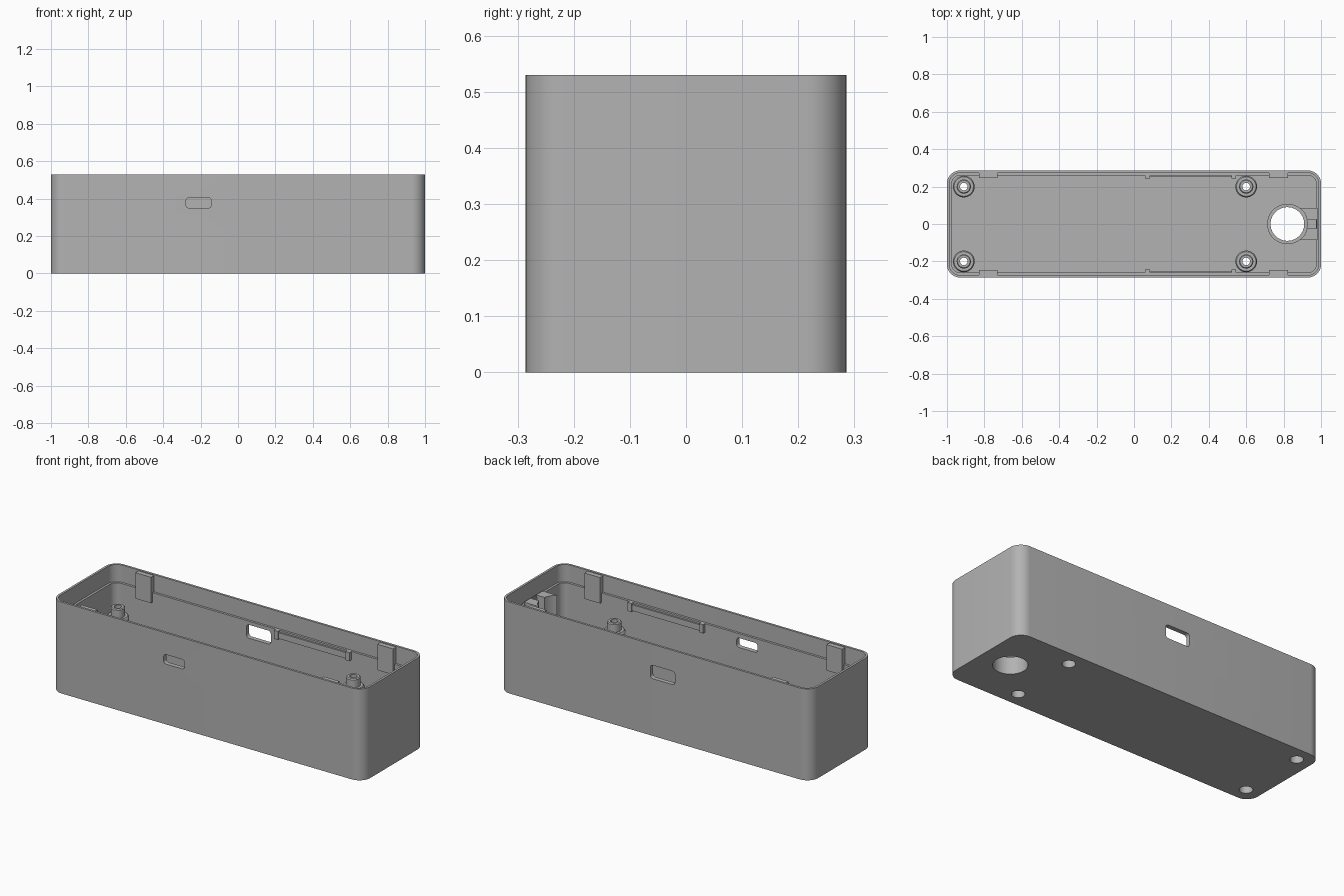
import bpy, bmesh, math
from mathutils import Matrix

cube = bpy.data.objects.get("Cube")
if cube:
    bpy.data.objects.remove(cube, do_unlink=True)

grey = bpy.data.materials.new("plain_grey")
grey.use_nodes = True
GREY = (0.45, 0.45, 0.45, 1)
grey.diffuse_color = GREY
grey.node_tree.nodes["Principled BSDF"].inputs["Base Color"].default_value = GREY


def finish(name, bm):
    """Turn a bmesh into a named grey object."""
    bmesh.ops.recalc_face_normals(bm, faces=bm.faces)
    mesh = bpy.data.meshes.new(name)
    bm.to_mesh(mesh)
    bm.free()
    mesh.materials.append(grey)
    obj = bpy.data.objects.new(name, mesh)
    bpy.context.collection.objects.link(obj)
    return obj


def rounded_prism(name, w, d, r, z0, z1, steps=10, matrix=Matrix()):
    """Rounded rectangle extruded from z0 to z1."""
    bm = bmesh.new()
    ring = []
    for k, (sx, sy) in enumerate([(1, 1), (-1, 1), (-1, -1), (1, -1)]):
        for i in range(steps + 1):
            a = math.pi / 2 * (k + i / steps)
            ring.append(bm.verts.new((sx * (w / 2 - r) + r * math.cos(a),
                                      sy * (d / 2 - r) + r * math.sin(a), z0)))
    face = bm.faces.new(ring)
    top = bmesh.ops.extrude_face_region(bm, geom=[face])["geom"]
    bmesh.ops.translate(bm, vec=(0, 0, z1 - z0),
                        verts=[v for v in top if isinstance(v, bmesh.types.BMVert)])
    bm.transform(matrix)
    return finish(name, bm)


def box(name, x0, x1, y0, y1, z0, z1):
    bm = bmesh.new()
    bmesh.ops.create_cube(bm, size=1)
    bmesh.ops.scale(bm, vec=(x1 - x0, y1 - y0, z1 - z0), verts=bm.verts)
    bmesh.ops.translate(bm, vec=((x0 + x1) / 2, (y0 + y1) / 2, (z0 + z1) / 2), verts=bm.verts)
    return finish(name, bm)


def cylinder(name, x, y, r, z0, z1, sides=48):
    bm = bmesh.new()
    bmesh.ops.create_cone(bm, cap_ends=True, segments=sides, radius1=r, radius2=r,
                          depth=z1 - z0, matrix=Matrix.Translation((x, y, (z0 + z1) / 2)))
    return finish(name, bm)


def lathe(name, x, y, profile, sides=40):
    """Revolve a closed (radius, height) loop about a vertical axis."""
    bm = bmesh.new()
    rings = [[bm.verts.new((x + r * math.cos(math.tau * i / sides),
                            y + r * math.sin(math.tau * i / sides), z)) for r, z in profile]
             for i in range(sides)]
    n = len(profile)
    for i in range(sides):
        a, b = rings[i], rings[(i + 1) % sides]
        for j in range(n):
            bm.faces.new((a[j], b[j], b[(j + 1) % n], a[(j + 1) % n]))
    return finish(name, bm)


def cut(target, cutter):
    """Subtract the cutter, apply, and remove it."""
    cutter.hide_render = True
    mod = target.modifiers.new("cut", "BOOLEAN")
    mod.operation, mod.solver, mod.object = "DIFFERENCE", "EXACT", cutter
    bpy.context.view_layer.objects.active = target
    bpy.ops.object.modifier_apply(modifier=mod.name)
    bpy.data.objects.remove(cutter, do_unlink=True)


def smooth(obj):
    bpy.ops.object.select_all(action="DESELECT")
    obj.select_set(True)
    bpy.context.view_layer.objects.active = obj
    bpy.ops.object.shade_smooth_by_angle(angle=math.radians(30))


FLOOR, STEP, TOP = 0.03, 0.43, 0.53
HOLE_X = 0.82
posts = [(x, y) for x in (-0.91, 0.6) for y in (-0.2, 0.2)]

# Open case with a thinner lip around the rim
case = rounded_prism("case_shell", 2, 0.572, 0.07, 0, TOP)
cut(case, rounded_prism("cavity", 1.948, 0.52, 0.044, FLOOR, TOP + 0.1))
cut(case, rounded_prism("rim_recess", 1.974, 0.546, 0.057, STEP, TOP + 0.1))

# Slots through the front and back walls
for name, x, z, w, h, y in [("front_slot", -0.21, 0.377, 0.135, 0.055, -0.27),
                            ("back_slot", -0.05, 0.37, 0.157, 0.078, 0.27)]:
    place = Matrix.Translation((x, y, z)) @ Matrix.Rotation(math.pi / 2, 4, "X")
    cut(case, rounded_prism(name, w, h, 0.017, -0.06, 0.06, 6, place))

# Holes through the floor
cut(case, cylinder("large_hole", HOLE_X, 0, 0.09, -0.1, 0.1))
for x, y in posts:
    cut(case, cylinder("screw_hole", x, y, 0.035, -0.1, 0.1, 40))
smooth(case)

# Hollow stepped screw posts
for x, y in posts:
    smooth(lathe("screw_post", x, y, [
        (0.035, 0.005), (0.058, 0.005), (0.058, 0.265), (0.052, 0.275), (0.038, 0.275),
        (0.038, 0.32), (0.033, 0.325), (0.02, 0.325), (0.02, 0.2), (0.035, 0.2)]))

# Collar around the large hole
smooth(lathe("hole_collar", HOLE_X, 0,
             [(0.09, 0.005), (0.108, 0.005), (0.108, 0.1), (0.09, 0.1)], 48))

# End block hollowed around the large hole, with a central key slot
block = box("end_block", 0.86, 0.98, -0.085, 0.085, 0.01, 0.44)
cut(block, cylinder("block_hollow", HOLE_X, 0, 0.108, -0.1, 0.6))
cut(block, box("key_slot", 0.9, 0.975, -0.025, 0.025, FLOOR, 0.6))
smooth(block)

# Snap tabs and board rails along both long walls
for s in (-1, 1):
    def on_wall(name, x0, x1, depth, z0, z1):
        ys = sorted((s * 0.275, s * depth))
        return box(name, x0, x1, ys[0], ys[1], z0, z1)

    for x in (-0.78, 0.773):
        on_wall("snap_tab", x - 0.05, x + 0.05, 0.245, 0.375, 0.525)
    on_wall("board_rail", 0.06, 0.545, 0.25, 0.385, 0.42)
    for x in (0.06, 0.52):
        on_wall("rail_stop", x, x + 0.025, 0.243, 0.38, STEP)
